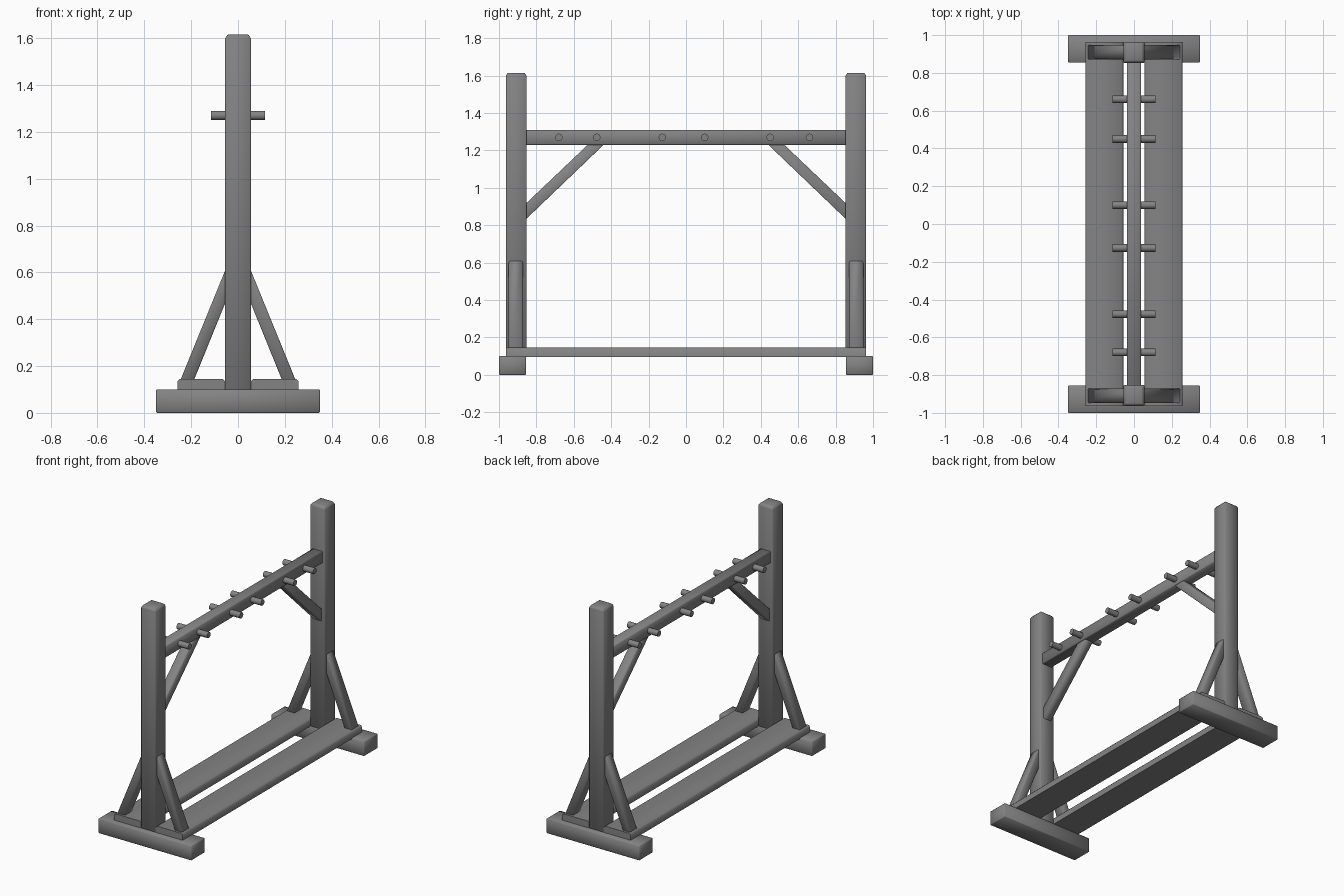
import bpy, bmesh, math
from mathutils import Vector

if "Cube" in bpy.data.objects:
    bpy.data.objects.remove(bpy.data.objects["Cube"])

grey = bpy.data.materials.new("weathered grey wood")
grey.diffuse_color = (0.23, 0.23, 0.23, 1)
grey.use_nodes = True
grey.node_tree.nodes["Principled BSDF"].inputs["Base Color"].default_value = grey.diffuse_color


def finish(name, bm, bevel=0.004):
    bmesh.ops.recalc_face_normals(bm, faces=bm.faces)
    if bevel:
        bmesh.ops.bevel(bm, geom=bm.edges[:], offset=bevel, segments=1,
                        profile=0.5, affect='EDGES')
    me = bpy.data.meshes.new(name)
    bm.to_mesh(me)
    bm.free()
    me.materials.append(grey)
    ob = bpy.data.objects.new(name, me)
    bpy.context.collection.objects.link(ob)
    bpy.ops.object.select_all(action='DESELECT')
    ob.select_set(True)
    bpy.context.view_layer.objects.active = ob
    bpy.ops.object.shade_smooth_by_angle(angle=math.radians(50))
    return ob


def prism(name, pts, axis, lo, hi, bevel=0.004, cap=None):
    """Extrude a profile along x, y or z; cap = (inset, rise) chamfers the far end."""
    def place(a, b, t):
        return {'x': (t, a, b), 'y': (a, t, b), 'z': (a, b, t)}[axis]
    bm = bmesh.new()
    face = bm.faces.new([bm.verts.new(place(a, b, lo)) for a, b in pts])
    ext = bmesh.ops.extrude_face_region(bm, geom=[face])['geom']
    moved = [g for g in ext if isinstance(g, bmesh.types.BMVert)]
    bmesh.ops.translate(bm, verts=moved, vec=Vector(place(0, 0, hi - lo)))
    if cap:
        bmesh.ops.recalc_face_normals(bm, faces=bm.faces)
        top = [g for g in ext if isinstance(g, bmesh.types.BMFace)]
        bmesh.ops.inset_region(bm, faces=top, thickness=cap[0], depth=cap[1])
    return finish(name, bm, bevel)


def rect(a0, a1, b0, b1):
    return [(a0, b0), (a1, b0), (a1, b1), (a0, b1)]


# end frames: foot, post, side braces and the knee brace under the rail
for s, end in ((-1, "front"), (1, "back")):
    y0, y1 = sorted((s * 0.855, s * 1.0))
    prism(end + "_foot", rect(-0.35, 0.35, 0.0, 0.1), 'y', y0, y1)
    y0, y1 = sorted((s * 0.853, s * 0.963))
    prism(end + "_post", rect(-0.055, 0.055, y0, y1), 'z', 0.098, 1.6,
          bevel=0.003, cap=(0.015, 0.015))
    y0, y1 = sorted((s * 0.872, s * 0.948))
    for m, side in ((-1, "left"), (1, "right")):
        pts = [(0.05, 0.62), (0.05, 0.48), (0.188, 0.14), (0.246, 0.14)]
        prism(f"{end}_{side}_side_brace", [(m * x, z) for x, z in pts], 'y', y0, y1)
    pts = [(0.86, 0.828), (0.435, 1.235), (0.52, 1.235), (0.86, 0.912)]
    prism(end + "_knee_brace", [(s * y, z) for y, z in pts], 'x', -0.032, 0.032)

# two long base planks with chamfered outer top edges
for m, side in ((-1, "left"), (1, "right")):
    pts = [(0.056, 0.095), (0.258, 0.095), (0.258, 0.135), (0.248, 0.145),
           (0.066, 0.145), (0.056, 0.135)]
    prism(side + "_base_plank", [(m * x, z) for x, z in pts], 'y', -0.963, 0.963, bevel=0)

# top rail
prism("top_rail", rect(-0.038, 0.038, 1.23, 1.31), 'y', -0.86, 0.86)

# round pegs through the rail
for i, y in enumerate((-0.68, -0.477, -0.127, 0.1, 0.45, 0.66)):
    ring = [(y + 0.02 * math.cos(k * math.pi / 6), 1.27 + 0.02 * math.sin(k * math.pi / 6))
            for k in range(12)]
    prism(f"peg_{i + 1}", ring, 'x', -0.115, 0.115, bevel=0)
